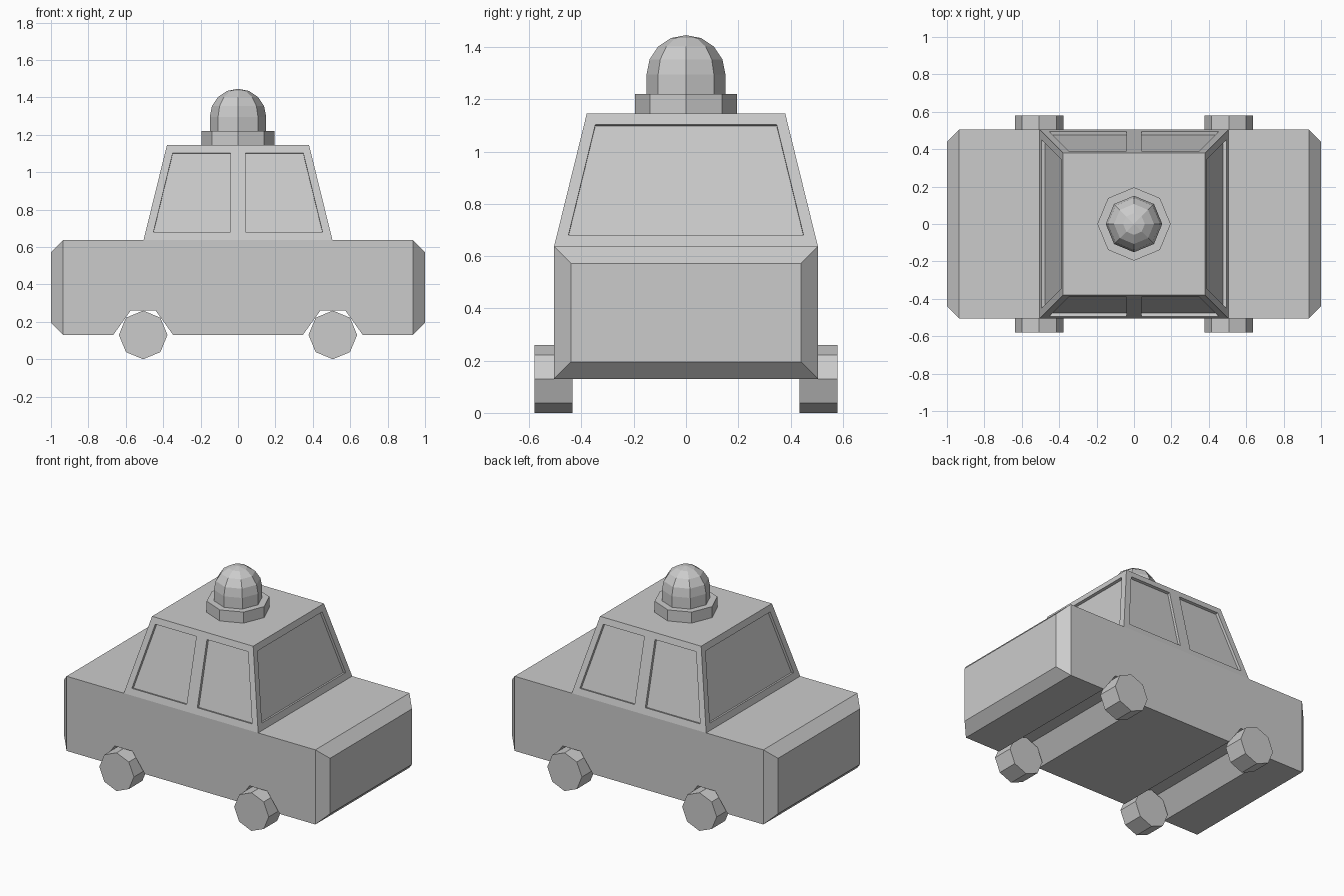
import bpy, bmesh, math
from mathutils import Matrix, Vector

if "Cube" in bpy.data.objects:
    bpy.data.objects.remove(bpy.data.objects["Cube"])


def finish(bm, name):
    bmesh.ops.recalc_face_normals(bm, faces=bm.faces)
    mesh = bpy.data.meshes.new(name)
    bm.to_mesh(mesh)
    bm.free()
    obj = bpy.data.objects.new(name, mesh)
    bpy.context.collection.objects.link(obj)
    return obj


def prism(bm, points, offset):
    """Solid swept from a flat outline along an offset."""
    face = bm.faces.new([bm.verts.new(p) for p in points])
    ext = bmesh.ops.extrude_face_region(bm, geom=[face], use_keep_orig=True)
    moved = [g for g in ext["geom"] if isinstance(g, bmesh.types.BMVert)]
    bmesh.ops.translate(bm, verts=moved, vec=offset)


# Lower body: side profile with wheel arches, swept across the width
W, Z0, Z1, XE = 0.505, 0.13, 0.637, 0.935
profile = [(-XE, Z1), (-XE, Z0)]
for cx in (-0.507, 0.507):
    profile += [(cx - 0.16, Z0), (cx - 0.067, 0.26), (cx + 0.067, 0.26), (cx + 0.16, Z0)]
profile += [(XE, Z0), (XE, Z1)]
bm = bmesh.new()
prism(bm, [(x, -W, z) for x, z in profile], (0, 2 * W, 0))
bm.normal_update()
# Chamfered ends
ends = [f for f in bm.faces if all(abs(abs(v.co.x) - XE) < 1e-4 for v in f.verts)
        and abs(f.calc_center_median().x) > 0.9]
mid = (Z0 + Z1) / 2
for f in bmesh.ops.extrude_discrete_faces(bm, faces=ends)["faces"]:
    for v in f.verts:
        v.co.x = math.copysign(1.0, v.co.x)
        v.co.y -= math.copysign(0.065, v.co.y)
        v.co.z -= math.copysign(0.065, v.co.z - mid)
finish(bm, "lower_body")

# Tapered cabin
ZT, WT = 1.145, 0.38
bm = bmesh.new()
bmesh.ops.create_cube(bm, size=2)
for v in bm.verts:
    top = v.co.z > 0
    w = WT if top else W
    v.co = (v.co.x * w, v.co.y * w, ZT if top else Z1)
cabin = finish(bm, "cabin")

# Window recesses cut into the four sloping sides
normal = Vector((0, -(ZT - Z1), W - WT)).normalized()
DEPTH = 0.018
wide = [(-0.45, 0.68), (0.45, 0.68), (0.347, 1.103), (-0.347, 1.103)]
half = [(0.04, 0.68), (0.452, 0.68), (0.349, 1.103), (0.04, 1.103)]
mirrored = [(-u, z) for u, z in half]
bm = bmesh.new()
for turn, outlines in enumerate([(half, mirrored), (wide,), (half, mirrored), (wide,)]):
    rot = Matrix.Rotation(turn * math.pi / 2, 3, 'Z')
    for outline in outlines:
        pts = []
        for u, z in outline:
            y = -W + (z - Z1) * (W - WT) / (ZT - Z1)
            pts.append(rot @ (Vector((u, y, z)) - normal * DEPTH))
        prism(bm, pts, rot @ (normal * 0.06))
cutter = finish(bm, "window_cutter")
cutter.hide_render = True
mod = cabin.modifiers.new("windows", 'BOOLEAN')
mod.operation = 'DIFFERENCE'
mod.solver = 'EXACT'
mod.object = cutter
bpy.context.view_layer.objects.active = cabin
bpy.ops.object.modifier_apply(modifier=mod.name)
bpy.data.objects.remove(cutter)


def octagon_drum(name, radius, depth, location, rotation):
    bm = bmesh.new()
    bmesh.ops.create_cone(bm, cap_ends=True, segments=8, radius1=radius, radius2=radius,
                          depth=depth, matrix=Matrix.Translation(location) @ rotation)
    return finish(bm, name)


# Eight-sided wheels
for sx, end in ((-1, "left"), (1, "right")):
    for sy, side in ((-1, "front"), (1, "back")):
        octagon_drum(f"wheel_{side}_{end}", 0.13, 0.145, (sx * 0.507, sy * 0.507, 0.13),
                     Matrix.Rotation(math.pi / 2, 4, 'X'))

# Roof light: base ring and dome
octagon_drum("light_base", 0.196, 0.075, (0, 0, ZT + 0.0375), Matrix.Identity(4))

R, ZC = 0.151, 1.295
bm = bmesh.new()
path = [(0, 1.22), (R, 1.22)]
path += [(R * math.cos(a), ZC + R * math.sin(a)) for a in (i * math.pi / 8 for i in range(5))]
verts = [bm.verts.new((r, 0, z)) for r, z in path]
edges = [bm.edges.new(pair) for pair in zip(verts, verts[1:])]
bmesh.ops.spin(bm, geom=verts + edges, cent=(0, 0, 0), axis=(0, 0, 1),
               angle=2 * math.pi, steps=8)
bmesh.ops.remove_doubles(bm, verts=bm.verts, dist=1e-4)
finish(bm, "light_dome")
